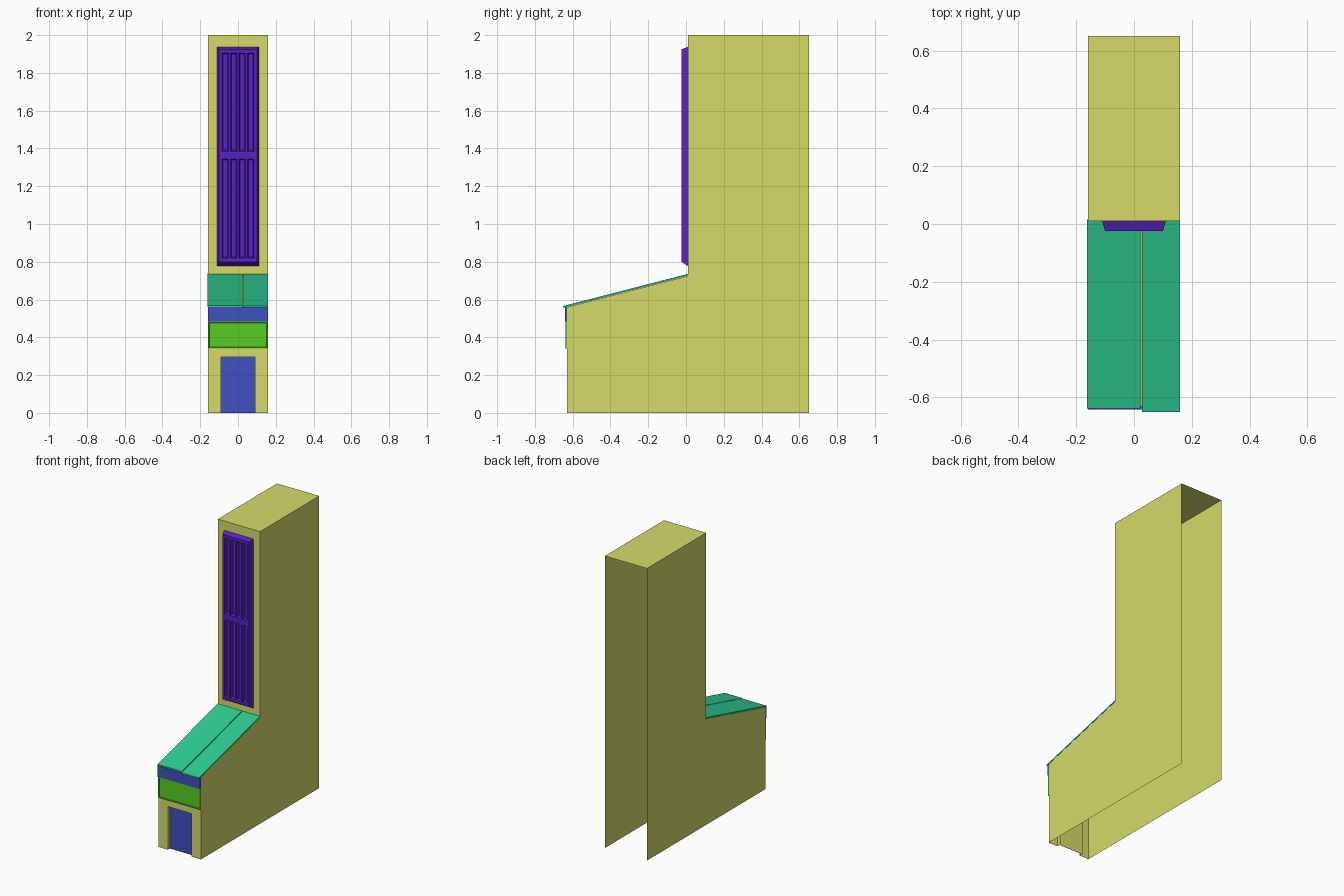
import bpy, bmesh

cube = bpy.data.objects.get("Cube")
if cube:
    bpy.data.objects.remove(cube, do_unlink=True)


def material(name, rgb):
    # sRGB bytes to linear
    col = [((c / 255 + 0.055) / 1.055) ** 2.4 for c in rgb] + [1]
    m = bpy.data.materials.new(name)
    m.use_nodes = True
    m.diffuse_color = col
    m.node_tree.nodes["Principled BSDF"].inputs["Base Color"].default_value = col
    return m


YELLOW = material("yellow_wall", (214, 219, 105))
TEAL = material("teal_roof", (46, 205, 146))
BLUE = material("blue_paint", (66, 80, 192))
GREEN = material("green_sign", (86, 206, 35))
PURPLE = material("purple_window", (88, 34, 196))


def finish(name, bm, mat):
    bmesh.ops.remove_doubles(bm, verts=bm.verts, dist=0.0005)
    me = bpy.data.meshes.new(name)
    bm.to_mesh(me)
    bm.free()
    me.materials.append(mat)
    ob = bpy.data.objects.new(name, me)
    bpy.context.collection.objects.link(ob)
    return ob


def face(bm, pts):
    return bm.faces.new([bm.verts.new(p) for p in pts])


def rect_front(bm, x0, x1, z0, z1, y):
    # rectangle whose normal points to -y
    return face(bm, [(x0, y, z0), (x1, y, z0), (x1, y, z1), (x0, y, z1)])


def prism(bm, x0, x1, profile, skip=()):
    # (y, z) profile extruded along x, leaving out the listed sides
    face(bm, [(x1, y, z) for y, z in profile])
    face(bm, [(x0, y, z) for y, z in reversed(profile)])
    for i, (y, z) in enumerate(profile):
        if i not in skip:
            v, w = profile[(i + 1) % len(profile)]
            face(bm, [(x0, y, z), (x0, v, w), (x1, v, w), (x1, y, z)])


W, FRONT, STEP, BACK = 0.16, -0.63, 0.01, 0.65
DOOR_W, DOOR_H, DEPTH = 0.09, 0.295, 0.025
EAVE, RIDGE = 0.56, 0.725

# Building shell: open at the back and underneath
bm = bmesh.new()
prism(bm, -W, W, [(FRONT, 0), (BACK, 0), (BACK, 2), (STEP, 2),
                  (STEP, RIDGE), (FRONT, EAVE)], skip=(0, 1, 5))
# front wall around the doorway, and the doorway recess
rect_front(bm, -W, -DOOR_W, 0, DOOR_H, FRONT)
rect_front(bm, DOOR_W, W, 0, DOOR_H, FRONT)
rect_front(bm, -W, W, DOOR_H, EAVE, FRONT)
inner = FRONT + DEPTH
rect_front(bm, -DOOR_W, DOOR_W, 0, DOOR_H, inner)
face(bm, [(-DOOR_W, FRONT, 0), (-DOOR_W, inner, 0),
          (-DOOR_W, inner, DOOR_H), (-DOOR_W, FRONT, DOOR_H)])
face(bm, [(DOOR_W, inner, 0), (DOOR_W, FRONT, 0),
          (DOOR_W, FRONT, DOOR_H), (DOOR_W, inner, DOOR_H)])
face(bm, [(-DOOR_W, FRONT, DOOR_H), (-DOOR_W, inner, DOOR_H),
          (DOOR_W, inner, DOOR_H), (DOOR_W, FRONT, DOOR_H)])
# orient all shell faces outward
bmesh.ops.remove_doubles(bm, verts=bm.verts, dist=0.0005)
bmesh.ops.recalc_face_normals(bm, faces=bm.faces)
finish("building_shell", bm, YELLOW)

# Door
bm = bmesh.new()
rect_front(bm, -DOOR_W, DOOR_W, 0, DOOR_H, inner - 0.004)
finish("door", bm, BLUE)


def box_band(name, y0, z0, z1, mat, border=0):
    bm = bmesh.new()
    prism(bm, -W, W, [(y0, z0), (FRONT, z0), (FRONT, z1), (y0, z1)])
    bmesh.ops.remove_doubles(bm, verts=bm.verts, dist=0.0005)
    bmesh.ops.recalc_face_normals(bm, faces=bm.faces)
    if border:
        front = [f for f in bm.faces if f.normal.y < -0.9]
        bmesh.ops.inset_region(bm, faces=front, thickness=border)
        bmesh.ops.inset_region(bm, faces=front, thickness=0.002, depth=-0.004)
    finish(name, bm, mat)


# Fascia and sign over the door
box_band("fascia_band", -0.641, 0.485, 0.56, BLUE)
box_band("sign_panel", -0.637, 0.34, 0.485, GREEN, border=0.01)


# Sloping roof in two sheets
def roof_sheet(name, x0, x1, y0):
    slope = (RIDGE - EAVE) / (STEP - FRONT)
    low, high = (EAVE + 0.002 + slope * (y - FRONT) for y in (y0, STEP + 0.005))
    t = 0.009
    bm = bmesh.new()
    prism(bm, x0, x1, [(y0, low), (STEP + 0.005, high),
                       (STEP + 0.005, high + t), (y0, low + t)])
    bmesh.ops.remove_doubles(bm, verts=bm.verts, dist=0.0005)
    bmesh.ops.recalc_face_normals(bm, faces=bm.faces)
    finish(name, bm, TEAL)


roof_sheet("roof_sheet_right", -0.162, 0.023, -0.638)
roof_sheet("roof_sheet_left", 0.028, 0.16, -0.65)

# Tall window: a bevelled frame with two rows of four sunken panes
bm = bmesh.new()
xs = [-0.1]
for c in (-0.068, -0.023, 0.023, 0.068):
    xs += [c - 0.017, c + 0.017]
xs.append(0.1)
zs = [0.8, 0.82, 1.345, 1.385, 1.905, 1.925]
y = -0.025
panes = []
for i in range(len(xs) - 1):
    for j in range(len(zs) - 1):
        f = rect_front(bm, xs[i], xs[i + 1], zs[j], zs[j + 1], y)
        if i % 2 and j % 2:
            panes.append(f)
front = [(-0.1, y, 0.8), (0.1, y, 0.8), (0.1, y, 1.925), (-0.1, y, 1.925)]
rear = [(-0.11, STEP, 0.778), (0.11, STEP, 0.778),
        (0.11, STEP, 1.937), (-0.11, STEP, 1.937)]
for i in range(4):
    k = (i + 1) % 4
    face(bm, [front[i], rear[i], rear[k], front[k]])
bm.normal_update()
bmesh.ops.remove_doubles(bm, verts=bm.verts, dist=0.0005)
bmesh.ops.inset_individual(bm, faces=panes, thickness=0.008, depth=-0.02)
finish("tall_window", bm, PURPLE)
